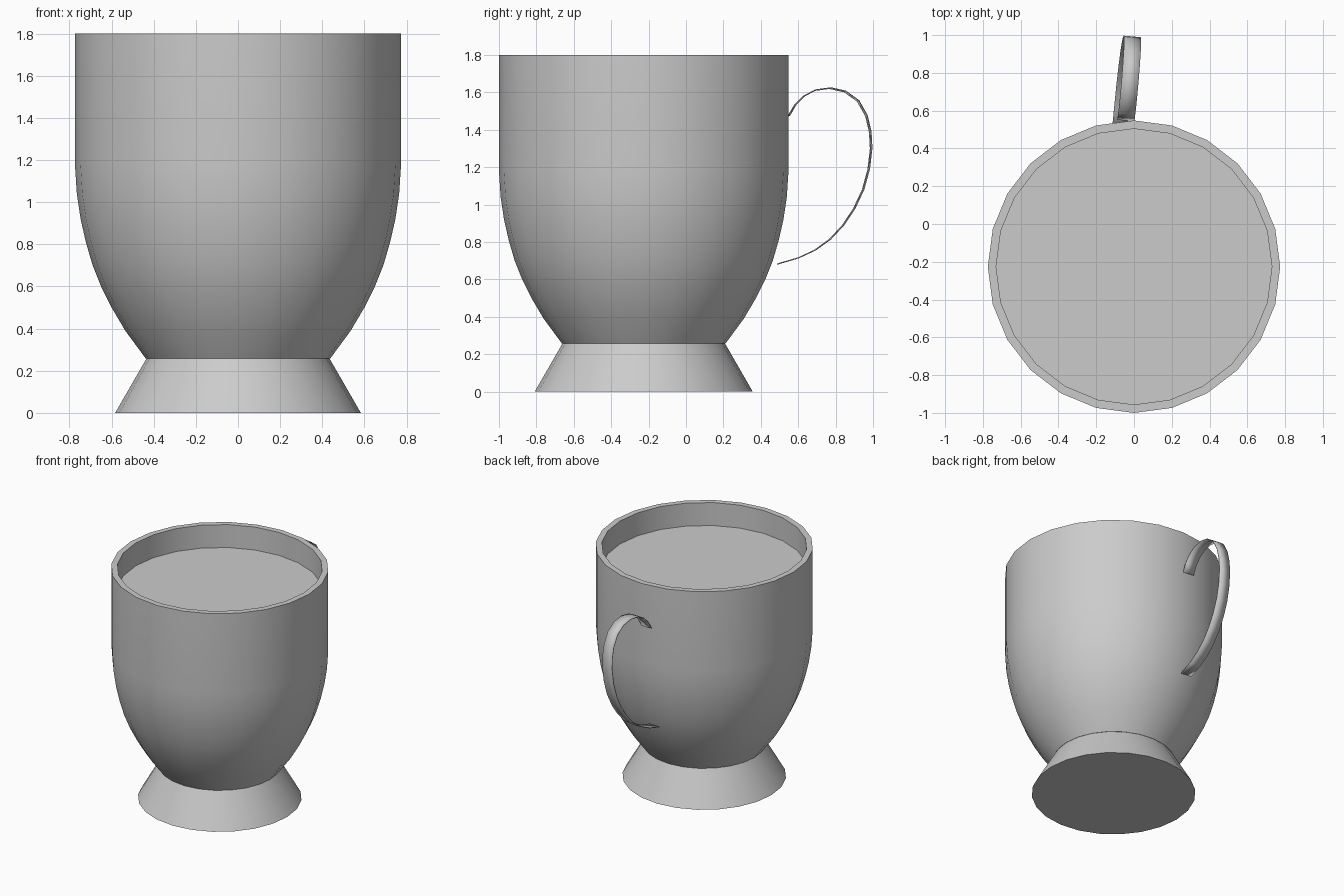
import bpy, bmesh, math
from mathutils import Vector

if "Cube" in bpy.data.objects:
    bpy.data.objects.remove(bpy.data.objects["Cube"])

SIDES = 24
CY = -0.226          # cup axis sits forward so the handle fits behind it

grey = bpy.data.materials.new("ceramic grey")
grey.diffuse_color = (0.6, 0.6, 0.6, 1)
grey.use_nodes = True
grey.node_tree.nodes["Principled BSDF"].inputs["Base Color"].default_value = grey.diffuse_color


def finish(name, bm):
    bmesh.ops.recalc_face_normals(bm, faces=bm.faces)
    me = bpy.data.meshes.new(name)
    bm.to_mesh(me)
    bm.free()
    ob = bpy.data.objects.new(name, me)
    bpy.context.collection.objects.link(ob)
    me.materials.append(grey)
    bpy.ops.object.select_all(action='DESELECT')
    ob.select_set(True)
    bpy.context.view_layer.objects.active = ob
    bpy.ops.object.shade_smooth_by_angle(angle=math.radians(30))
    return ob


def lathe(name, profile, cap_start=False, cap_end=False):
    bm = bmesh.new()
    rings = []
    for r, z in profile:
        rings.append([bm.verts.new((r * math.sin(2 * math.pi * i / SIDES),
                                    CY + r * math.cos(2 * math.pi * i / SIDES), z))
                      for i in range(SIDES)])
    for a, b in zip(rings, rings[1:]):
        for i in range(SIDES):
            j = (i + 1) % SIDES
            bm.faces.new((a[i], a[j], b[j], b[i]))
    if cap_start:
        bm.faces.new(rings[0])
    if cap_end:
        bm.faces.new(rings[-1])
    return finish(name, bm)


# Bowl: curved outside, flat rim, inner wall down to the drink, which closes it
lathe("bowl", [(0.437, 0.257), (0.535, 0.39), (0.60, 0.50), (0.65, 0.60),
               (0.69, 0.70), (0.722, 0.81), (0.747, 0.92), (0.765, 1.04),
               (0.774, 1.18), (0.774, 1.80), (0.73, 1.80), (0.73, 1.62)],
      cap_start=True)
lathe("drink_surface", [(0.73, 1.62)], cap_end=True)

# Flared foot with a flat underside
lathe("foot", [(0.583, 0.0), (0.435, 0.257)], cap_start=True)

# Handle: thin ribbon swept along a loop, slightly turned and leaning
path = [(0.55, 1.475), (0.585, 1.535), (0.63, 1.58), (0.69, 1.612), (0.77, 1.623),
        (0.85, 1.605), (0.92, 1.555), (0.965, 1.475), (0.985, 1.39), (0.99, 1.30),
        (0.977, 1.19), (0.947, 1.08), (0.90, 0.98), (0.84, 0.89), (0.77, 0.815),
        (0.69, 0.757), (0.60, 0.715), (0.49, 0.683)]
half = Vector((0.045, -0.004, -0.0015))
bm = bmesh.new()
pairs = []
for y, z in path:
    c = Vector((-0.01 + 0.085 * (y - 1) + 0.03 * (z - 1.3), y, z))
    pairs.append((bm.verts.new(c - half), bm.verts.new(c + half)))
for (a, b), (c, d) in zip(pairs, pairs[1:]):
    bm.faces.new((a, b, d, c))
handle = finish("handle", bm)
mod = handle.modifiers.new("thickness", 'SOLIDIFY')
mod.thickness = 0.006
mod.offset = 0
